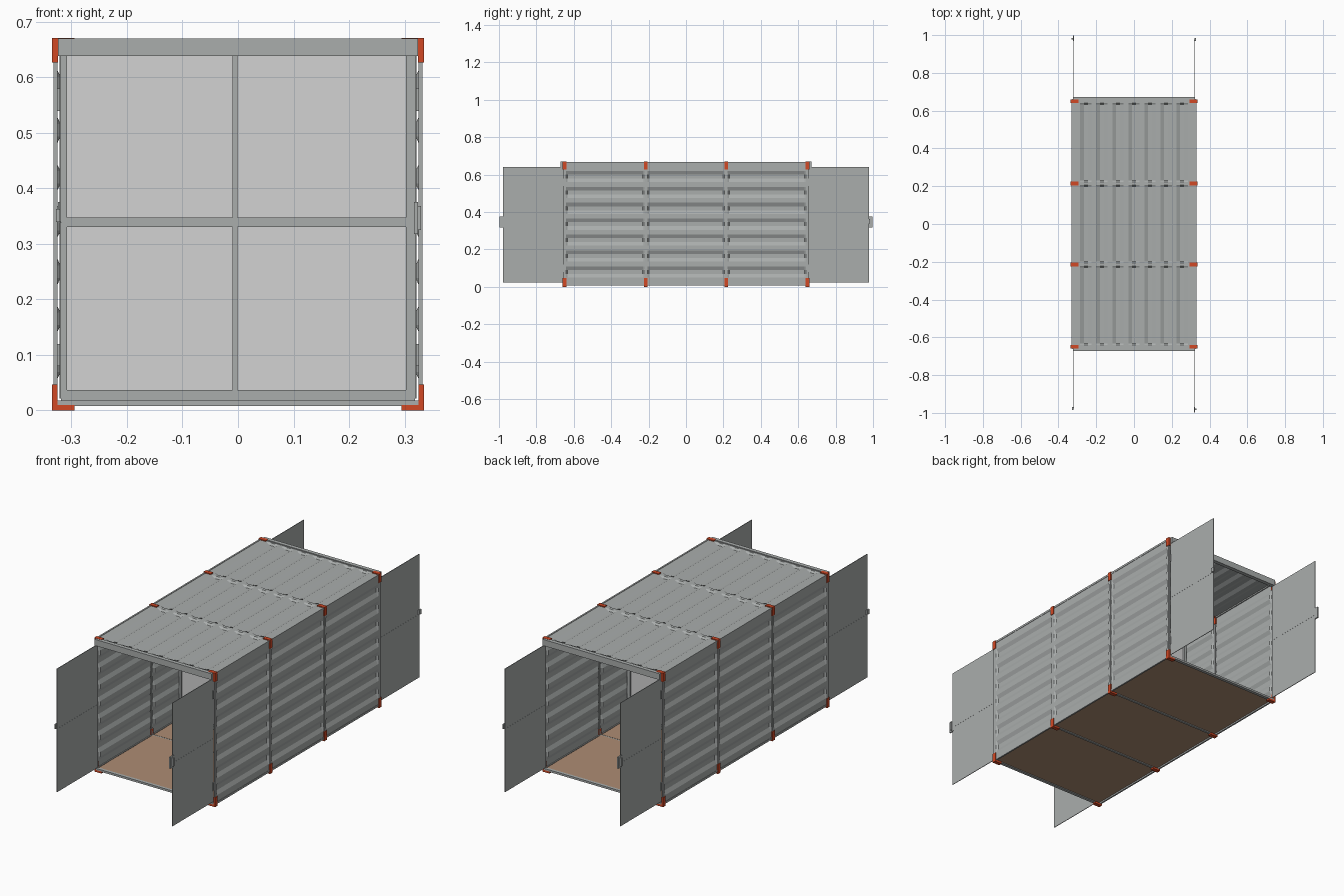
import bpy, bmesh, math

if "Cube" in bpy.data.objects:
    bpy.data.objects.remove(bpy.data.objects["Cube"])

def mat(name, rgb):
    m = bpy.data.materials.new(name)
    m.diffuse_color = (*rgb, 1)
    m.use_nodes = True
    m.node_tree.nodes["Principled BSDF"].inputs["Base Color"].default_value = m.diffuse_color
    return m

STEEL = mat("grey_steel", (0.40, 0.42, 0.415))
PANE = mat("pale_pane", (0.65, 0.65, 0.65))
WOOD = mat("tan_wood", (0.42, 0.265, 0.175))
RED = mat("red_orange", (0.64, 0.065, 0.018))

def finish(name, bm, m):
    me = bpy.data.meshes.new(name)
    bm.to_mesh(me)
    bm.free()
    me.materials.append(m)
    ob = bpy.data.objects.new(name, me)
    bpy.context.collection.objects.link(ob)
    return ob

def boxes(name, m, *spans):
    """One object made of boxes, each given as (x0, x1, y0, y1, z0, z1)."""
    bm = bmesh.new()
    for x0, x1, y0, y1, z0, z1 in spans:
        vs = bmesh.ops.create_cube(bm, size=1)["verts"]
        for v in vs:
            v.co.x = x0 + (v.co.x + .5) * (x1 - x0)
            v.co.y = y0 + (v.co.y + .5) * (y1 - y0)
            v.co.z = z0 + (v.co.z + .5) * (z1 - z0)
    bmesh.ops.recalc_face_normals(bm, faces=bm.faces)
    return finish(name, bm, m)

def sx(s, x0, x1):
    """Span in x mirrored to side s."""
    return (x0, x1) if s > 0 else (-x1, -x0)

PITCH, DEPTH = 0.085, 0.009

def corrugated(name, lo, hi, first, y0, y1, place):
    """Sheet with seven pressed recesses along y that close at both ends."""
    prof = [(lo, 0)]
    for k in range(7):
        c = first + PITCH * k
        prof += [(c - .03, 0), (c - .011, 1), (c + .011, 1), (c + .03, 0)]
    prof.append((hi, 0))
    ys = [(y0, 0), (y0 + .008, 0), (y0 + .016, 1), (y1 - .016, 1), (y1 - .008, 0), (y1, 0)]
    bm = bmesh.new()
    rows = [[bm.verts.new(place(t, y, DEPTH * d * e)) for t, d in prof] for y, e in ys]
    for a, b in zip(rows, rows[1:]):
        for i in range(len(prof) - 1):
            bm.faces.new((a[i], a[i + 1], b[i + 1], b[i]))
    bmesh.ops.recalc_face_normals(bm, faces=bm.faces)
    ob = finish(name, bm, STEEL)
    mod = ob.modifiers.new("thickness", "SOLIDIFY")
    mod.thickness = .0016
    mod.offset = 0

SEAMS = [-.65, -.215, .215, .65]

# Wall, roof and floor panels of the three bays
for i in range(3):
    y0, y1 = SEAMS[i], SEAMS[i + 1]
    for s, side in ((1, "right"), (-1, "left")):
        corrugated(f"{side}_wall_{i}", .012, .662, .08, y0, y1,
                   lambda t, y, d, s=s: (s * (.3295 - d), y, t))
    corrugated(f"roof_{i}", -.329, .329, -.255, y0, y1,
               lambda t, y, d: (t, y, .6655 - d))
    boxes(f"floor_{i}", WOOD, (-.32, .32, y0 + .004, y1 - .004, .012, .018))

# Frame rings at each seam, with red corner brackets
for i, y in enumerate(SEAMS):
    a, b = y - .006, y + .006
    spans = [(-.325, .325, a, b, .008, .017)]
    red = []
    for s in (1, -1):
        spans.append((*sx(s, .325, .332), a, b, .01, .66))
        c, d = y - .01, y + .01
        red += [(*sx(s, .325, .335), c, d, 0, .047),
                (*sx(s, .295, .335), c, d, 0, .01),
                (*sx(s, .324, .335), c, d, .627, .671),
                (*sx(s, .295, .335), c, d, .662, .671)]
    boxes(f"frame_ring_{i}", STEEL, *spans)
    boxes(f"corner_brackets_{i}", RED, *red)

# Long side rails, top and bottom
for s, side in ((1, "right"), (-1, "left")):
    boxes(f"{side}_rails", STEEL,
          (*sx(s, .324, .332), -.652, .652, .008, .018),
          (*sx(s, .324, .332), -.652, .652, .658, .668))

# Lintels and sills at both open ends
for s, end in ((1, "back"), (-1, "front")):
    y0, y1 = sx(s, .652, .672)
    boxes(f"{end}_lintel", STEEL, (-.324, .324, y0, y1, .639, .67))
    y0, y1 = sx(s, .645, .66)
    boxes(f"{end}_sill", STEEL, (-.325, .325, y0, y1, .008, .018))

# Glazed partition across the middle
boxes("partition_frame", STEEL,
      (-.319, -.308, -.012, .012, .017, .656), (.303, .319, -.012, .012, .017, .656),
      (-.308, .303, -.012, .012, .017, .037), (-.308, .303, -.012, .012, .639, .656),
      (-.308, .303, -.01, .01, .331, .348), (-.01, -.001, -.011, .011, .037, .639))
boxes("partition_panes", PANE, (-.308, .303, -.002, .002, .037, .639))

# Doors swung fully open at both ends: one with a handle, one with a catch
for s, end in ((-1, "front"), (1, "back")):
    for k, kind in ((1, "handle"), (-1, "catch")):
        x = -s * k                     # handle door: right in front, left at back
        boxes(f"{end}_{kind}_door", STEEL,
              (*sx(x, .3185, .3215), *sx(s, .655, .978), .022, .339),
              (*sx(x, .3185, .3215), *sx(s, .655, .978), .3395, .64))
        # Hinge knuckles
        boxes(f"{end}_{kind}_door_hinges", STEEL,
              *[(*sx(x, .321, .326), *sx(s, .652, .662), z, z + .04) for z in (.08, .54)])
        if kind == "handle":
            boxes(f"{end}_door_handle", STEEL,
                  (*sx(x, .321, .324), *sx(s, .968, .998), .318, .376),
                  (*sx(x, .324, .330), *sx(s, .976, .984), .325, .368),
                  (*sx(x, .317, .321), *sx(s, .978, .998), .318, .376))
        else:
            boxes(f"{end}_door_catch", STEEL,
                  (*sx(x, .321, .328), *sx(s, .968, .985), .340, .363))
